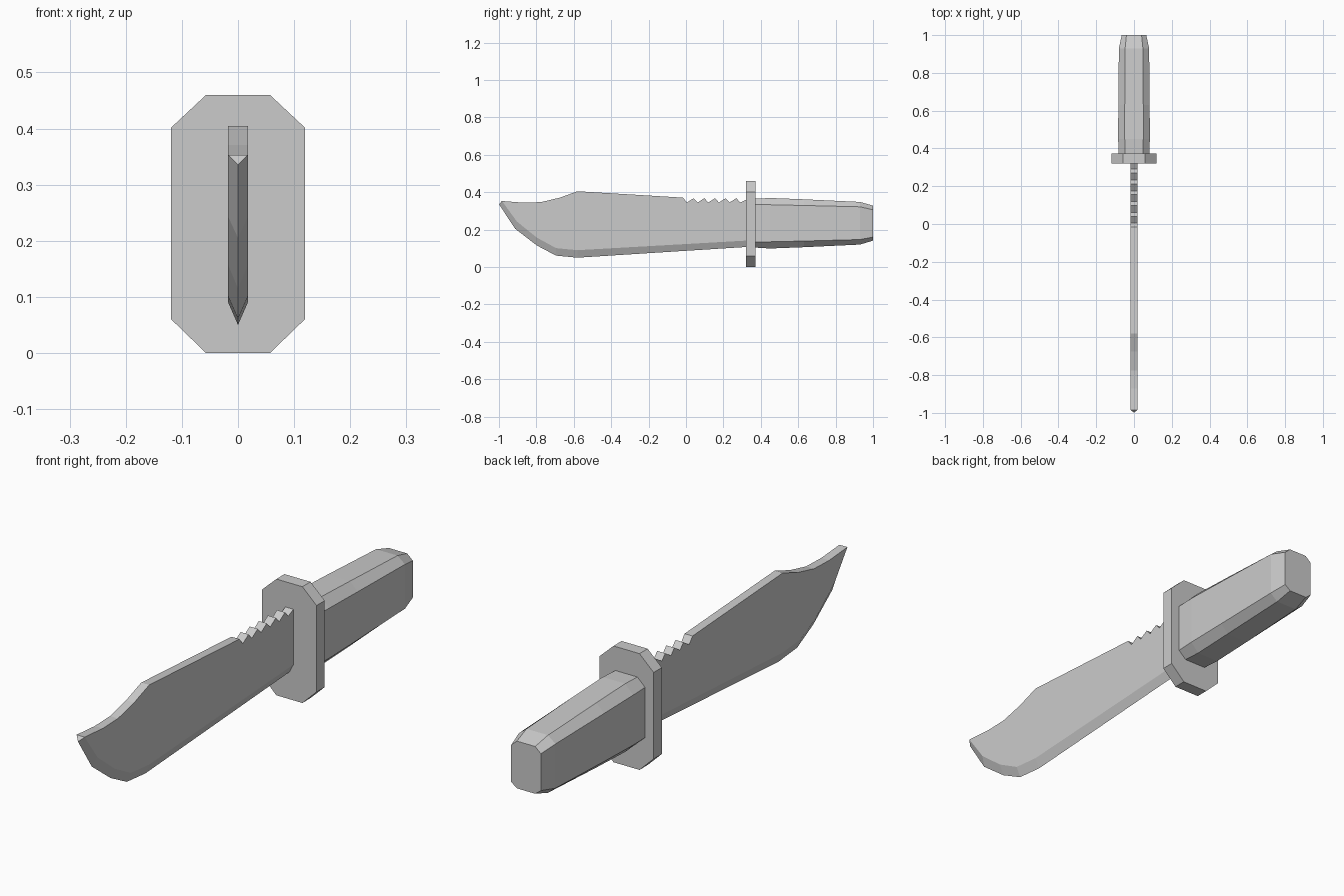
import bpy, bmesh

if "Cube" in bpy.data.objects:
    bpy.data.objects.remove(bpy.data.objects["Cube"])


def make_object(name, build):
    bm = bmesh.new()
    build(bm)
    bmesh.ops.recalc_face_normals(bm, faces=bm.faces)
    mesh = bpy.data.meshes.new(name)
    bm.to_mesh(mesh)
    bm.free()
    obj = bpy.data.objects.new(name, mesh)
    bpy.context.collection.objects.link(obj)
    return obj


def loft_octagons(bm, stations):
    """Each station: y, half width, flat half width, z top, z upper, z lower, z bottom."""
    rings = []
    for y, w, f, zt, zu, zl, zb in stations:
        pts = [(f, zt), (w, zu), (w, zl), (f, zb), (-f, zb), (-w, zl), (-w, zu), (-f, zt)]
        rings.append([bm.verts.new((x, y, z)) for x, z in pts])
    for a, b in zip(rings, rings[1:]):
        for i in range(8):
            j = (i + 1) % 8
            bm.faces.new((a[i], a[j], b[j], b[i]))
    bm.faces.new(rings[0])
    bm.faces.new(rings[-1])


# Guard: upright octagonal plate
make_object("guard", lambda bm: loft_octagons(bm, [
    (0.321, 0.119, 0.057, 0.46, 0.402, 0.06, 0.0),
    (0.372, 0.119, 0.057, 0.46, 0.402, 0.06, 0.0)]))

# Handle: chamfered grip narrowing at the butt
make_object("handle", lambda bm: loft_octagons(bm, [
    (0.370, 0.081, 0.048, 0.365, 0.333, 0.134, 0.104),
    (0.450, 0.084, 0.049, 0.369, 0.333, 0.135, 0.099),
    (0.630, 0.083, 0.049, 0.362, 0.329, 0.139, 0.106),
    (0.930, 0.080, 0.047, 0.348, 0.322, 0.147, 0.120),
    (1.000, 0.065, 0.040, 0.328, 0.306, 0.160, 0.141)]))


# Blade: flat sides, ground cutting edge and sawtooth spine
def build_blade(bm):
    t = 0.0175
    end = 0.335
    spine = [(-0.87, 0.344), (-0.775, 0.347), (-0.674, 0.371), (-0.58, 0.405), (-0.016, 0.371)]
    for i in range(6):
        y = 0.005 + 0.057 * i
        spine += [(y, 0.345), (y + 0.036, 0.368)]
    spine[-1] = (end, 0.367)
    shoulder = [(-0.984, 0.353), (-0.904, 0.243), (-0.797, 0.157),
                (-0.695, 0.101), (-0.58, 0.09), (end, 0.142)]
    edge = [(-1.0, 0.336), (-0.914, 0.205), (-0.797, 0.115),
            (-0.695, 0.061), (-0.58, 0.05), (end, 0.108)]
    cut = [bm.verts.new((0, y, z)) for y, z in edge]
    sides = []
    for x in (t, -t):
        low = [bm.verts.new((x, y, z)) for y, z in shoulder]
        top = [bm.verts.new((x, y, z)) for y, z in spine]
        bm.faces.new(low + top[::-1])
        for i in range(5):
            bm.faces.new((cut[i], cut[i + 1], low[i + 1], low[i]))
        sides.append((low, [low[0]] + top))
    (low_r, top_r), (low_l, top_l) = sides
    for i in range(len(top_r) - 1):
        bm.faces.new((top_r[i], top_r[i + 1], top_l[i + 1], top_l[i]))
    bm.faces.new((cut[0], low_r[0], low_l[0]))
    bm.faces.new((cut[-1], low_r[-1], top_r[-1], top_l[-1], low_l[-1]))


make_object("blade", build_blade)
